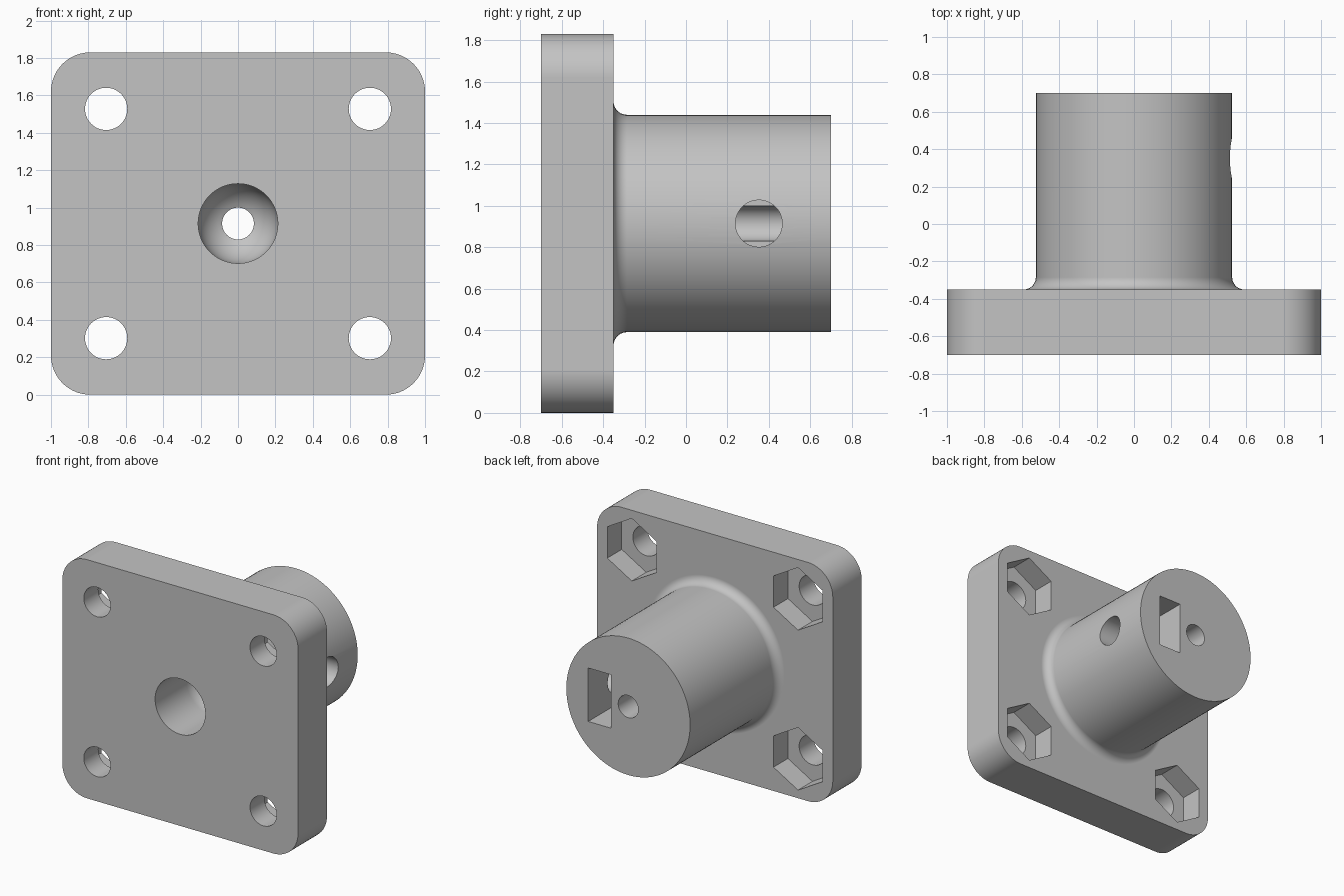
import bpy, bmesh
from math import pi, sin, cos, radians, sqrt
from mathutils import Matrix, Vector

cube = bpy.data.objects.get("Cube")
if cube:
    bpy.data.objects.remove(cube, do_unlink=True)

MID = 0.915                       # height of the main axis
FRONT, STEP, BACK = -0.70, -0.35, 0.70
R_BODY, FILLET = 0.525, 0.065
R_SOCKET, R_BORE, R_BOLT = 0.213, 0.085, 0.113

grey = bpy.data.materials.new("plain_grey")
grey.use_nodes = True
colour = (0.55, 0.55, 0.55, 1)
grey.diffuse_color = colour
grey.node_tree.nodes["Principled BSDF"].inputs["Base Color"].default_value = colour


def make(name, bm):
    bmesh.ops.recalc_face_normals(bm, faces=bm.faces)
    mesh = bpy.data.meshes.new(name)
    bm.to_mesh(mesh)
    bm.free()
    mesh.materials.append(grey)
    obj = bpy.data.objects.new(name, mesh)
    bpy.context.collection.objects.link(obj)
    return obj


def box(name, lo, hi, corner=0):
    """Box between two corners, optionally rounded along the y edges."""
    lo, hi = Vector(lo), Vector(hi)
    bm = bmesh.new()
    bmesh.ops.create_cube(bm, size=1)
    bmesh.ops.scale(bm, vec=hi - lo, verts=bm.verts)
    bmesh.ops.translate(bm, vec=(lo + hi) / 2, verts=bm.verts)
    if corner:
        edges = [e for e in bm.edges
                 if abs(e.verts[0].co.y - e.verts[1].co.y) > 0.1]
        bmesh.ops.bevel(bm, geom=edges, offset=corner, segments=14,
                        affect='EDGES', profile=0.5)
    return make(name, bm)


def lathe(name, profile, x=0, z=MID, sides=96):
    """Revolve (radius, y) points around an axis parallel to y, with caps."""
    bm = bmesh.new()
    rings = []
    for r, y in profile:
        rings.append([bm.verts.new((x + r * sin(2 * pi * i / sides), y,
                                    z + r * cos(2 * pi * i / sides)))
                      for i in range(sides)])
    for a, b in zip(rings, rings[1:]):
        for i in range(sides):
            j = (i + 1) % sides
            bm.faces.new((a[i], a[j], b[j], b[i]))
    bm.faces.new(rings[0])
    bm.faces.new(rings[-1])
    return make(name, bm)


def combine(target, tool, operation):
    """Apply one boolean and remove the tool."""
    tool.hide_render = True
    mod = target.modifiers.new(operation, 'BOOLEAN')
    mod.object, mod.operation, mod.solver = tool, operation, 'EXACT'
    bpy.context.view_layer.update()
    graph = bpy.context.evaluated_depsgraph_get()
    baked = bpy.data.meshes.new_from_object(target.evaluated_get(graph))
    target.modifiers.clear()
    target.data = baked
    bpy.data.objects.remove(tool, do_unlink=True)


# Square mounting plate with rounded corners
flange = box("flanged_hub", (-1, FRONT, 0), (1, STEP, 2 * MID), 0.21)

# Round hub with a concave fillet at its root
root = [(R_BODY + FILLET * (1 - sin(a)), STEP + FILLET * (1 - cos(a)))
        for a in (radians(9 * i) for i in range(11))]
hub = lathe("hub", [(root[0][0], STEP - 0.15)] + root + [(R_BODY, BACK)])
combine(flange, hub, 'UNION')

# Front socket with a round bottom, leading into the through bore
seat = -0.32
dome = [(R_SOCKET * cos(a), seat + R_SOCKET * sin(a))
        for a in (radians(6 * i) for i in range(11))]
dome.append((R_BORE, seat + sqrt(R_SOCKET ** 2 - R_BORE ** 2)))
combine(flange, lathe("socket", [(R_SOCKET, FRONT - 0.1)] + dome
                      + [(R_BORE, BACK + 0.1)], sides=64), 'DIFFERENCE')

# Four bolt holes with hexagonal nut pockets at the back
for x in (-0.705, 0.705):
    for z in (MID - 0.613, MID + 0.613):
        combine(flange, lathe("bolt_hole", [(R_BOLT, FRONT - 0.1), (R_BOLT, STEP + 0.1)],
                              x, z, 48), 'DIFFERENCE')
        combine(flange, lathe("nut_pocket", [(0.24, STEP - 0.175), (0.24, STEP + 0.1)],
                              x, z, 6), 'DIFFERENCE')

# Nut slot in the hub end, and the set screw hole that crosses it
combine(flange, box("nut_slot", (0.148, 0.13, MID - 0.205),
                    (0.339, BACK + 0.1, MID + 0.205)), 'DIFFERENCE')
bm = bmesh.new()
bmesh.ops.create_cone(bm, cap_ends=True, segments=48, radius1=R_BOLT,
                      radius2=R_BOLT, depth=0.7,
                      matrix=Matrix.Translation((0.35, 0.352, MID))
                      @ Matrix.Rotation(pi / 2, 4, 'Y'))
combine(flange, make("set_screw_hole", bm), 'DIFFERENCE')

# Smooth round surfaces, crisp edges
bpy.context.view_layer.objects.active = flange
flange.select_set(True)
bpy.ops.object.shade_smooth_by_angle(angle=radians(30))
normals = flange.modifiers.new("even_shading", 'WEIGHTED_NORMAL')
normals.keep_sharp = True
